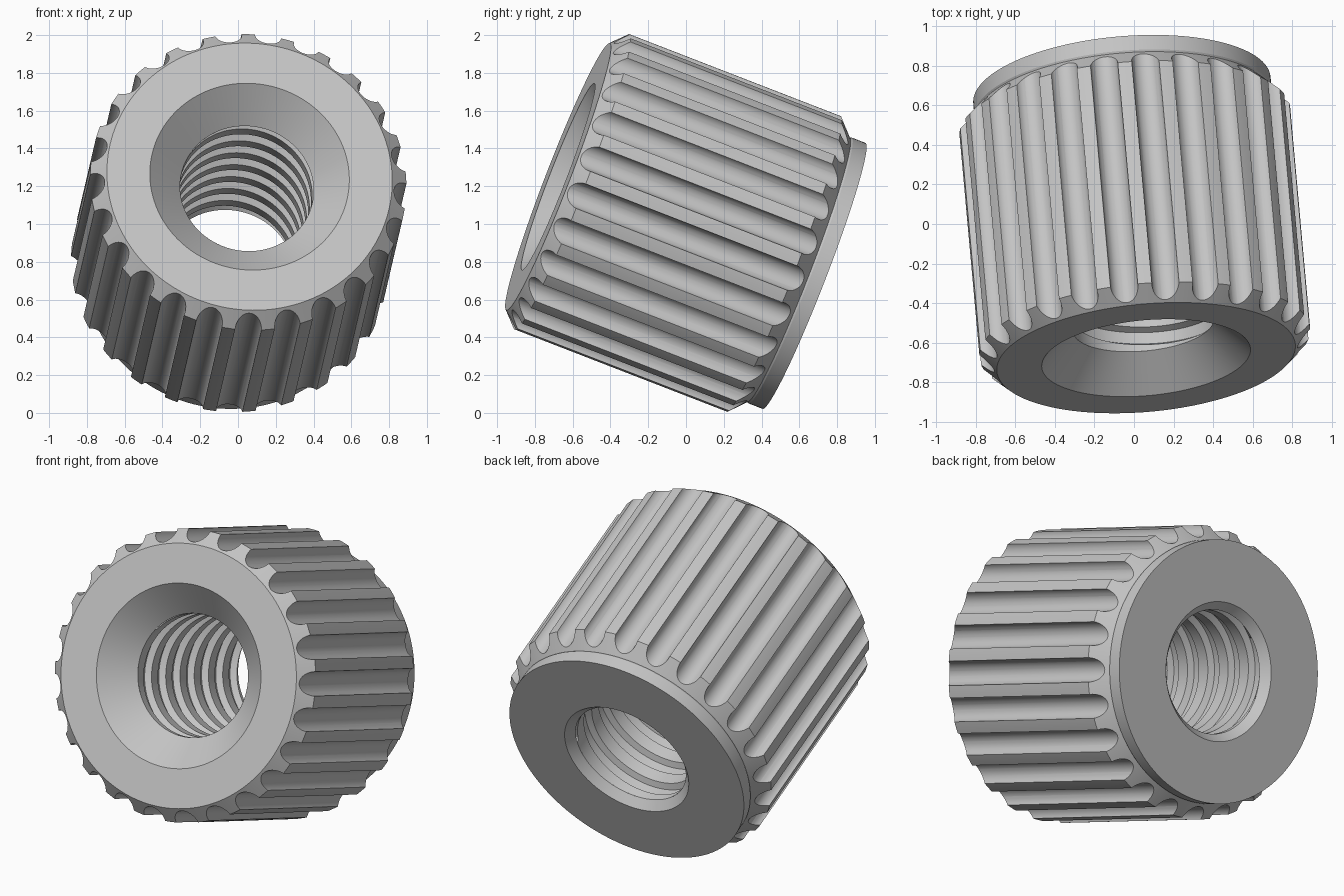
import bpy, bmesh, math
from mathutils import Matrix, Vector

if "Cube" in bpy.data.objects:
    bpy.data.objects.remove(bpy.data.objects["Cube"], do_unlink=True)

# Tilted axis, running from the countersunk front to the rear collar
AXIS = Vector((-0.084, 0.929, -0.36)).normalized()
UP = Vector((0, -AXIS.z, AXIS.y)).normalized()
SIDE = UP.cross(AXIS)
PLACE = Matrix.Translation((0, 0, 0.988)) @ Matrix((SIDE, UP, AXIS)).transposed().to_4x4()

HALF = 0.729
FLUTES = 25
BORE = 0.355
THREAD_START, THREAD_END = -HALF + 0.175, HALF - 0.05

metal = bpy.data.materials.new("grey metal")
metal.use_nodes = True
GREY = (0.56, 0.56, 0.56, 1)
metal.diffuse_color = GREY
metal.node_tree.nodes["Principled BSDF"].inputs["Base Color"].default_value = GREY


def make_object(name, bm):
    mesh = bpy.data.meshes.new(name)
    bm.to_mesh(mesh)
    bm.free()
    mesh.materials.append(metal)
    obj = bpy.data.objects.new(name, mesh)
    obj.matrix_world = PLACE
    bpy.context.collection.objects.link(obj)
    return obj


def activate(obj):
    bpy.ops.object.select_all(action="DESELECT")
    obj.select_set(True)
    bpy.context.view_layer.objects.active = obj


def lathe(profile, segments):
    """Spin a closed (radius, height) profile around local z."""
    bm = bmesh.new()
    rings = []
    for i in range(segments):
        a = math.tau * i / segments
        rings.append([bm.verts.new((r * math.cos(a), r * math.sin(a), h)) for r, h in profile])
    n = len(profile)
    for i in range(segments):
        a, b = rings[i], rings[(i + 1) % segments]
        for j in range(n):
            k = (j + 1) % n
            bm.faces.new((a[j], b[j], b[k], a[k]))
    bmesh.ops.recalc_face_normals(bm, faces=bm.faces)
    return bm


# Body: countersink, front face, chamfered drum, rear collar, rear bore chamfer
body = make_object("knurled_body", lathe([
    (BORE, THREAD_START), (0.53, -HALF), (0.758, -HALF), (0.84, -HALF + 0.08),
    (0.84, 0.555), (0.75, 0.64), (0.755, 0.65), (0.755, HALF),
    (0.40, HALF), (BORE, THREAD_END), (0.43, THREAD_END - 0.04), (0.43, THREAD_START + 0.04),
], 150))

# Grip flutes: one ring of round cutters
bm = bmesh.new()
for i in range(FLUTES):
    spot = Matrix.Rotation(math.tau * i / FLUTES, 4, "Z") @ Matrix.Translation((0, -0.84, 0))
    bmesh.ops.create_cone(bm, cap_ends=True, segments=32, radius1=0.07, radius2=0.07,
                          depth=2, matrix=spot)
cutter = make_object("flute_cutter", bm)
cutter.hide_render = True

cut = body.modifiers.new("flutes", "BOOLEAN")
cut.operation = "DIFFERENCE"
cut.solver = "EXACT"
cut.object = cutter
activate(body)
bpy.ops.object.modifier_apply(modifier=cut.name)
bpy.data.objects.remove(cutter, do_unlink=True)
bpy.ops.object.shade_smooth_by_angle(angle=math.radians(25))

# Threaded bore: a helical lining with flat crests and roots
PITCH, DEPTH, STEPS = 0.175, 0.035, 96
PHASES = [(0.0, 0), (0.45, 0), (0.55, DEPTH), (0.9, DEPTH)]
bm = bmesh.new()
columns = []
turns = math.ceil((THREAD_END - THREAD_START) / PITCH) + 1
for i in range(STEPS + 1):
    a = math.tau * i / STEPS
    column = []
    for turn in range(-1, turns):
        for phase, depth in PHASES:
            h = THREAD_START + PITCH * (turn + phase + i / STEPS)
            inside = THREAD_START < h < THREAD_END
            r = BORE + (depth if inside else 0)
            h = min(max(h, THREAD_START), THREAD_END)
            column.append(bm.verts.new((r * math.cos(a), r * math.sin(a), h)))
    columns.append(column)
for a, b in zip(columns, columns[1:]):
    for j in range(len(a) - 1):
        bm.faces.new((a[j], a[j + 1], b[j + 1], b[j]))
bmesh.ops.remove_doubles(bm, verts=bm.verts, dist=0.0001)
bmesh.ops.dissolve_degenerate(bm, edges=bm.edges, dist=0.0001)
thread = make_object("threaded_bore", bm)
activate(thread)
bpy.ops.object.shade_smooth_by_angle(angle=math.radians(25))
